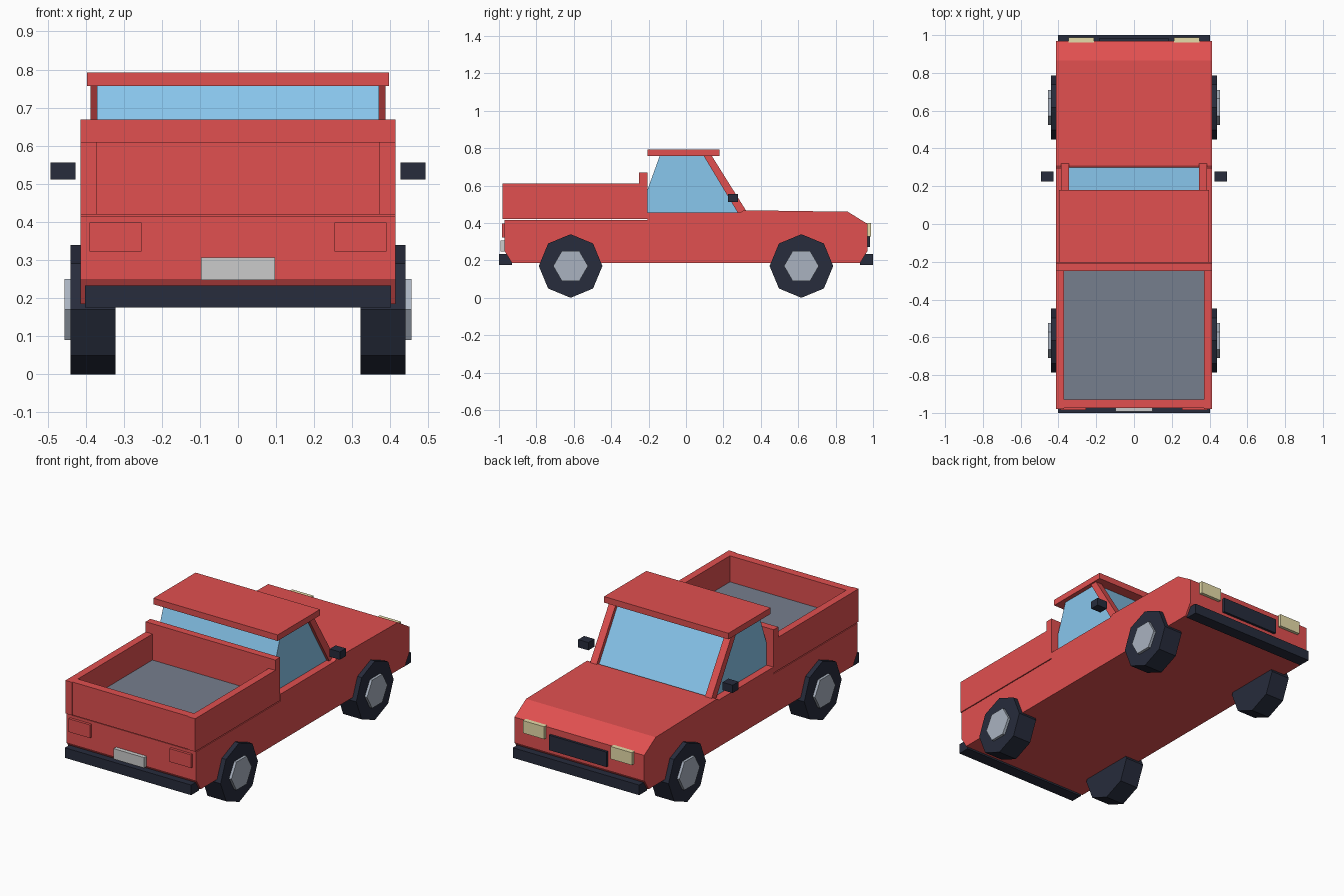
import bpy, bmesh, math

if "Cube" in bpy.data.objects:
    bpy.data.objects.remove(bpy.data.objects["Cube"])


def material(name, rgb):
    m = bpy.data.materials.new(name)
    m.diffuse_color = (*rgb, 1)
    m.use_nodes = True
    m.node_tree.nodes["Principled BSDF"].inputs["Base Color"].default_value = m.diffuse_color
    return m


RED = material("red_paint", (0.75, 0.08, 0.08))
DARK = material("dark_rubber", (0.02, 0.025, 0.045))
GLASS = material("blue_glass", (0.25, 0.57, 0.85))
STEEL = material("light_steel", (0.40, 0.45, 0.53))
BED = material("bed_grey", (0.18, 0.21, 0.27))
LAMP = material("cream_lamp", (0.80, 0.72, 0.40))
PLATE = material("plate_white", (0.75, 0.75, 0.75))


def prism(name, profile, x0, x1, mat):
    """Extrude a (y, z) profile from x0 to x1."""
    bm = bmesh.new()
    face = bm.faces.new([bm.verts.new((x0, y, z)) for y, z in profile])
    ext = bmesh.ops.extrude_face_region(bm, geom=[face])
    verts = [v for v in ext["geom"] if isinstance(v, bmesh.types.BMVert)]
    bmesh.ops.translate(bm, vec=(x1 - x0, 0, 0), verts=verts)
    bmesh.ops.recalc_face_normals(bm, faces=bm.faces[:])
    me = bpy.data.meshes.new(name)
    bm.to_mesh(me)
    bm.free()
    me.materials.append(mat)
    ob = bpy.data.objects.new(name, me)
    bpy.context.collection.objects.link(ob)
    return ob


def box(name, x, y, z, mat):
    return prism(name, [(y[0], z[0]), (y[1], z[0]), (y[1], z[1]), (y[0], z[1])], x[0], x[1], mat)


def polygon(n, r, cy, cz, start):
    return [(cy + r * math.cos(start + 2 * math.pi * i / n),
             cz + r * math.sin(start + 2 * math.pi * i / n)) for i in range(n)]


# Lower body with sloped hood and chamfered ends
prism("body", [(-0.97, 0.415), (-0.97, 0.25), (-0.93, 0.185), (0.93, 0.185),
               (0.97, 0.25), (0.97, 0.395), (0.865, 0.46), (0.31, 0.468),
               (0.29, 0.455), (-0.205, 0.455), (-0.205, 0.415)], -0.413, 0.413, RED)

# Cab: glasshouse, roof and back wall
prism("cab_glass", [(-0.205, 0.45), (0.305, 0.45), (0.115, 0.76), (-0.14, 0.76),
                    (-0.205, 0.58)], -0.37, 0.37, GLASS)
box("roof", (-0.396, 0.396), (-0.205, 0.18), (0.757, 0.792), RED)
box("cab_back_wall", (-0.413, 0.413), (-0.25, -0.207), (0.42, 0.669), RED)

# Cargo bed
box("bed_floor", (-0.37, 0.37), (-0.93, -0.25), (0.42, 0.46), BED)
box("tailgate", (-0.37, 0.37), (-0.975, -0.928), (0.42, 0.61), RED)

# Centre trim
box("grille", (-0.183, 0.183), (0.96, 0.984), (0.272, 0.358), DARK)
box("licence_plate", (-0.097, 0.097), (-0.993, -0.96), (0.247, 0.307), PLATE)
for end, s in (("rear", -1), ("front", 1)):
    box(end + "_bumper", (-0.402, 0.402), sorted((s * 0.93, s * 1.0)), (0.175, 0.233), DARK)

# Parts repeated on both sides
for side, s in (("left", -1), ("right", 1)):
    def span(a, b):
        return sorted((s * a, s * b))

    box(side + "_bed_wall", span(0.37, 0.413), (-0.98, -0.25), (0.42, 0.61), RED)
    prism(side + "_windshield_pillar", [(0.277, 0.455), (0.325, 0.46), (0.137, 0.76), (0.094, 0.76)],
          *span(0.345, 0.387), RED)
    box(side + "_mirror", span(0.427, 0.492), (0.224, 0.278), (0.511, 0.556), DARK)
    box(side + "_headlight", span(0.212, 0.347), (0.96, 0.988), (0.328, 0.4), LAMP)
    box(side + "_taillight", span(0.253, 0.39), (-0.985, -0.96), (0.322, 0.398), RED)
    # Octagonal tyres with hexagonal hubs
    for end, cy in (("rear", -0.617), ("front", 0.617)):
        prism(f"{end}_{side}_tyre", polygon(8, 0.17, cy, 0.17, math.pi / 2), *span(0.322, 0.44), DARK)
        prism(f"{end}_{side}_hub", polygon(6, 0.093, cy, 0.17, 0), *span(0.42, 0.455), STEEL)
